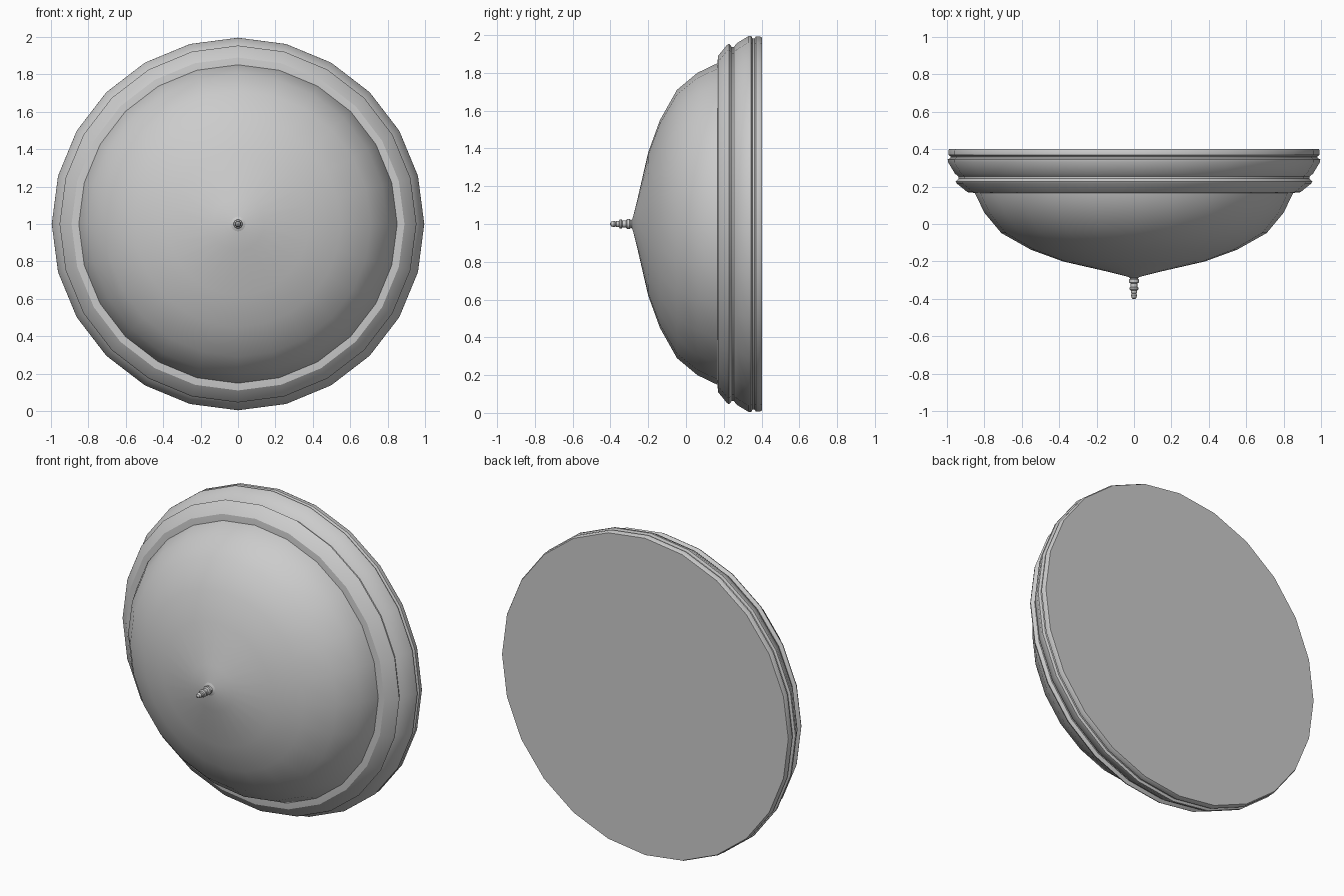
import bpy, bmesh, math

cube = bpy.data.objects.get("Cube")
if cube:
    bpy.data.objects.remove(cube, do_unlink=True)

grey = bpy.data.materials.new("plain grey")
grey.use_nodes = True
grey.diffuse_color = (0.6, 0.6, 0.6, 1)
grey.node_tree.nodes["Principled BSDF"].inputs["Base Color"].default_value = (0.6, 0.6, 0.6, 1)


def lathe(name, profile, sides, cap_front=False, cap_back=False):
    """Turn (radius, y) points around the horizontal axis at z = 1."""
    bm = bmesh.new()
    rings = []
    for r, y in profile:
        rings.append([bm.verts.new((r * math.sin(math.tau * i / sides), y,
                                    1 + r * math.cos(math.tau * i / sides)))
                      for i in range(sides)])
    for a, b in zip(rings, rings[1:]):
        for i in range(sides):
            j = (i + 1) % sides
            bm.faces.new((a[i], a[j], b[j], b[i]))
    if cap_front:
        bm.faces.new(rings[0])
    if cap_back:
        bm.faces.new(rings[-1])
    bmesh.ops.recalc_face_normals(bm, faces=bm.faces)
    mesh = bpy.data.meshes.new(name)
    bm.to_mesh(mesh)
    bm.free()
    mesh.materials.append(grey)
    obj = bpy.data.objects.new(name, mesh)
    bpy.context.collection.objects.link(obj)
    bpy.ops.object.select_all(action='DESELECT')
    obj.select_set(True)
    bpy.context.view_layer.objects.active = obj
    bpy.ops.object.shade_smooth_by_angle(angle=math.radians(32))
    return obj


# Shallow bowl, closed inside the rim
lathe("glass_bowl", [(0.04, -0.28), (0.14, -0.255), (0.38, -0.2), (0.55, -0.138),
                     (0.71, -0.048), (0.8, 0.06), (0.853, 0.17), (0.855, 0.2)],
      24, cap_front=True, cap_back=True)

# Stepped mounting rim with a flat back
lathe("mounting_rim", [(0.84, 0.165), (0.89, 0.17), (0.948, 0.217), (0.954, 0.228),
                       (0.937, 0.243), (0.937, 0.253), (0.958, 0.27), (0.995, 0.332),
                       (0.996, 0.345), (0.982, 0.352), (0.982, 0.362),
                       (0.993, 0.37), (0.993, 0.39), (0.987, 0.402)],
      24, cap_front=True, cap_back=True)

# Small turned finial at the centre of the bowl
lathe("finial", [(0.004, -0.402), (0.012, -0.396), (0.017, -0.38), (0.012, -0.372),
                 (0.017, -0.368), (0.017, -0.355), (0.024, -0.35), (0.024, -0.341),
                 (0.018, -0.336), (0.018, -0.318), (0.026, -0.312), (0.026, -0.298),
                 (0.02, -0.292), (0.024, -0.286), (0.05, -0.276), (0.05, -0.26)],
      16, cap_front=True, cap_back=True)
